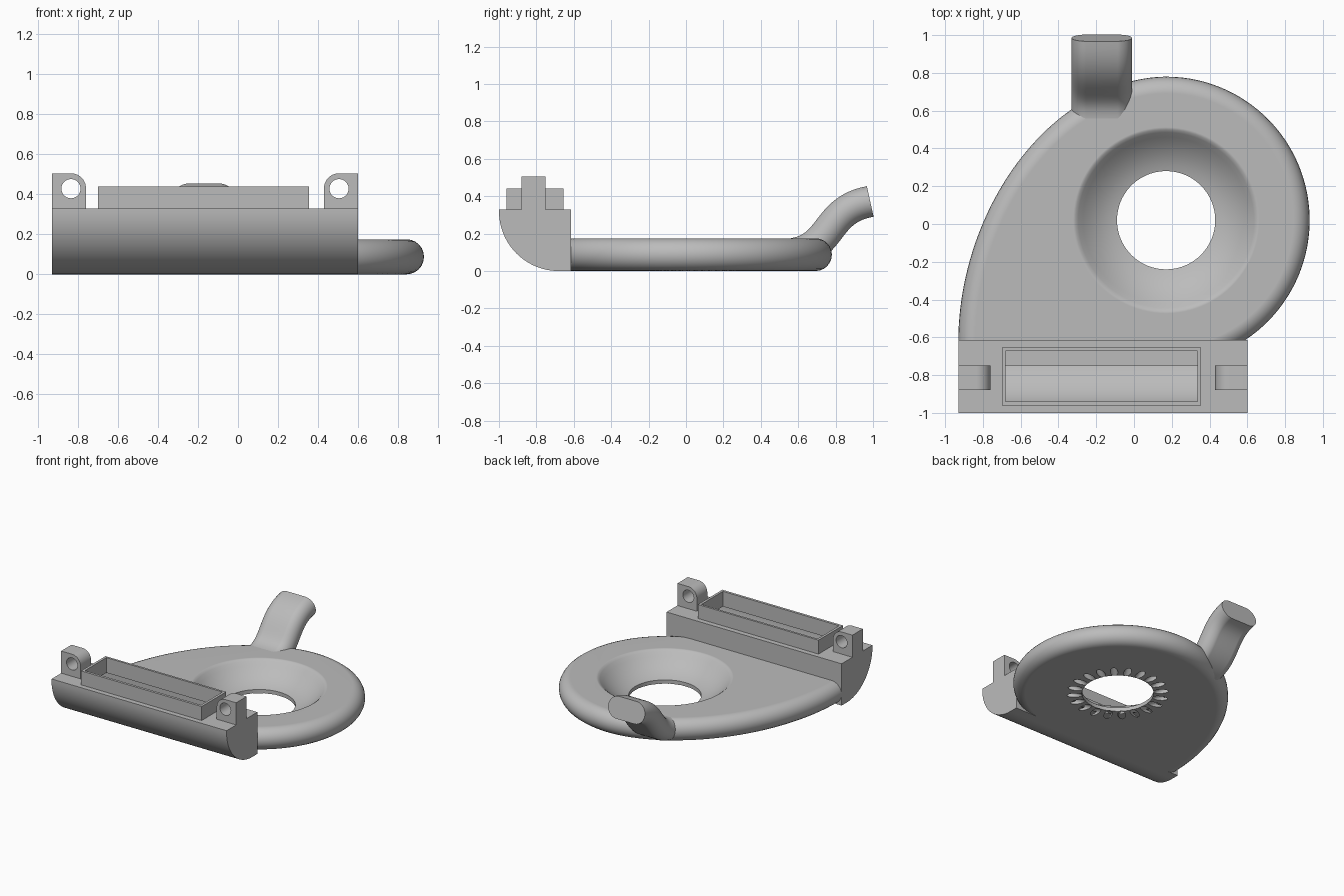
import bpy, bmesh
from math import sin, cos, pi, asin, radians
from mathutils import Vector, Matrix
from mathutils.geometry import interpolate_bezier

if "Cube" in bpy.data.objects:
    bpy.data.objects.remove(bpy.data.objects["Cube"])

grey = bpy.data.materials.new("plain grey")
grey.use_nodes = True
grey.diffuse_color = (0.5, 0.5, 0.5, 1)
grey.node_tree.nodes["Principled BSDF"].inputs["Base Color"].default_value = grey.diffuse_color

CENTRE = Vector((0.17, 0.02, 0))   # middle of the air ring
HEIGHT = 0.175                     # ring thickness
BACK = -0.615                      # where ring and inlet box meet
WALL = 0.028


def loft(name, loops):
    """Skin a row of equal closed loops and cap both ends."""
    bm = bmesh.new()
    rows = [[bm.verts.new(p) for p in loop] for loop in loops]
    n = len(rows[0])
    for a, b in zip(rows, rows[1:]):
        for i in range(n):
            j = (i + 1) % n
            bm.faces.new((a[i], a[j], b[j], b[i]))
    bm.faces.new(rows[0])
    bm.faces.new(rows[-1])
    bmesh.ops.recalc_face_normals(bm, faces=bm.faces)
    mesh = bpy.data.meshes.new(name)
    bm.to_mesh(mesh)
    bm.free()
    mesh.materials.append(grey)
    obj = bpy.data.objects.new(name, mesh)
    bpy.context.collection.objects.link(obj)
    return obj


def box(name, x, y, z):
    return loft(name, [[(x[0], y[0], h), (x[1], y[0], h), (x[1], y[1], h), (x[0], y[1], h)] for h in z])


def lathe(name, profile, n=96):
    return loft(name, [[CENTRE + Vector((r * cos(2 * pi * i / n), r * sin(2 * pi * i / n), z))
                        for i in range(n)] for r, z in profile])


def combine(obj, other, operation="DIFFERENCE", keep=False):
    mod = obj.modifiers.new("cut", "BOOLEAN")
    mod.operation, mod.solver, mod.object = operation, "EXACT", other
    bpy.context.view_layer.objects.active = obj
    bpy.ops.object.modifier_apply(modifier=mod.name)
    if not keep:
        bpy.data.objects.remove(other)


def finish(obj, angle=30):
    bpy.ops.object.select_all(action="DESELECT")
    obj.select_set(True)
    bpy.context.view_layer.objects.active = obj
    bpy.ops.object.shade_smooth_by_angle(angle=radians(angle))
    mod = obj.modifiers.new("flat areas", "WEIGHTED_NORMAL")
    mod.keep_sharp = True


def outline(d, z, end=BACK, n=48):
    """Teardrop: circle on the right, long swept curve on the left, inset by d."""
    r = 0.76 - d
    start = asin((BACK - CENTRE.y) / r)
    pts = [(CENTRE.x + r * cos(start), end, z)]
    for i in range(n + 1):
        a = start + (pi / 2 - start) * i / n
        pts.append((CENTRE.x + r * cos(a), CENTRE.y + r * sin(a), z))
    for i in range(1, n + 1):
        a = pi / 2 * i / n
        pts.append((CENTRE.x - (1.1 - d) * sin(a) ** 1.05,
                    BACK + (CENTRE.y + r - BACK) * max(cos(a), 0) ** 1.05, z))
    pts.append((CENTRE.x - 1.1 + d, end, z))
    return pts if end != BACK else pts[1:-1]


def teardrop(name, inset, end=BACK, steps=12):
    half = HEIGHT / 2 - inset
    return loft(name, [outline(inset + half * (1 - cos(t)), HEIGHT / 2 + half * sin(t), end)
                       for t in (-pi / 2 + pi * k / steps for k in range(steps + 1))])


# Air ring: rounded teardrop with a bowl sunk into its top
bowl = [(0.26, 0.03), (0.30, 0.042), (0.35, 0.066), (0.40, 0.1),
        (0.44, 0.136), (0.465, 0.161), (0.48, 0.172), (0.495, 0.1755)]
ring = teardrop("air_ring", 0)
combine(ring, lathe("bowl_cutter", [(0.26, -0.1)] + bowl + [(0.495, 0.3)]))

# Hollow duct inside the ring, also opening the back of the inlet box
duct = teardrop("duct_cutter", WALL, end=-0.75)
combine(duct, lathe("bowl_wall", [(0.3, -0.1)] + [(r + 0.04, z - 0.015) for r, z in bowl] + [(0.535, 0.3)]))
combine(ring, duct, keep=True)

# Slanted air jets around the underside of the hole
JETS = 20
for i in range(JETS):
    turn = Matrix.Rotation(2 * pi * (i + 0.5) / JETS, 3, "Z")
    lo, hi = Vector((0.18, 0, -0.075)), Vector((0.42, 0, 0.06))
    up = Vector((lo.z - hi.z, 0, hi.x - lo.x)).normalized() * 0.028
    side = Vector((0, 0.028, 0))
    combine(ring, loft("jet_cutter", [[CENTRE + turn @ (p + up * cos(a) + side * sin(a))
                                       for a in (2 * pi * k / 16 for k in range(16))] for p in (lo, hi)]))
finish(ring)


# Inlet box: rounded front underside, hollow
def trough(name, x0, x1, r, back, top):
    prof = [(back, top), (-0.68, top) if top > 0.325 else (-0.7, top)]
    prof = [(back, top), (-0.68 - r, top)]
    prof += [(-0.68 - r * cos(pi / 2 * k / 24), 0.32 - r * sin(pi / 2 * k / 24)) for k in range(25)]
    prof.append((back, 0.32 - r))
    return loft(name, [[(x, y, z) for y, z in prof] for x in (x0, x1)])


inlet = trough("inlet_box", -0.93, 0.6, 0.32, BACK, 0.33)
combine(inlet, box("collar", (-0.7, 0.355), (-0.96, -0.655), (0.3, 0.44)), "UNION")
combine(inlet, trough("box_cutter", -0.9, 0.57, 0.29, -0.645, 0.3205))
combine(inlet, box("mouth_cutter", (-0.68, 0.335), (-0.94, -0.672), (0.25, 0.5)))
combine(inlet, duct)
finish(inlet)

# Mounting ears with a bolt hole each
for name, outer, inward in (("right_ear", -0.93, 1), ("left_ear", 0.6, -1)):
    width, top, r = 0.17, 0.505, 0.075
    prof = [(0, 0.33), (0, top)]
    prof += [(width - r + r * sin(pi / 2 * k / 10), top - r + r * cos(pi / 2 * k / 10)) for k in range(11)]
    prof.append((width, 0.33))
    ear = loft(name, [[(outer + inward * u, y, z) for u, z in prof] for y in (-0.88, -0.75)])
    hole = loft("bolt_cutter", [[(outer + inward * 0.095 + 0.048 * cos(a), y, 0.428 + 0.048 * sin(a))
                                 for a in (2 * pi * k / 32 for k in range(32))] for y in (-1, -0.6)])
    combine(ear, hole)
    finish(ear)

# Spout: flattened tube swept up and back along an S curve
path = interpolate_bezier(Vector((0, 0.5, 0.087)), Vector((0, 0.8, 0.087)),
                          Vector((0, 0.72, 0.325)), Vector((0, 0.985, 0.372)), 24)
loops = []
for i, p in enumerate(path):
    t = (path[min(i + 1, 23)] - path[max(i - 1, 0)]).normalized()
    up = Vector((0, -t.z, t.y))
    loop = []
    for k in range(32):
        a = 2 * pi * (k + 0.5) / 32
        x = -0.17 + 0.084 * cos(a) + (0.076 if cos(a) > 0 else -0.076)
        loop.append(Vector((x, p.y, p.z)) + up * 0.084 * sin(a))
    loops.append(loop)
finish(loft("spout", loops))
